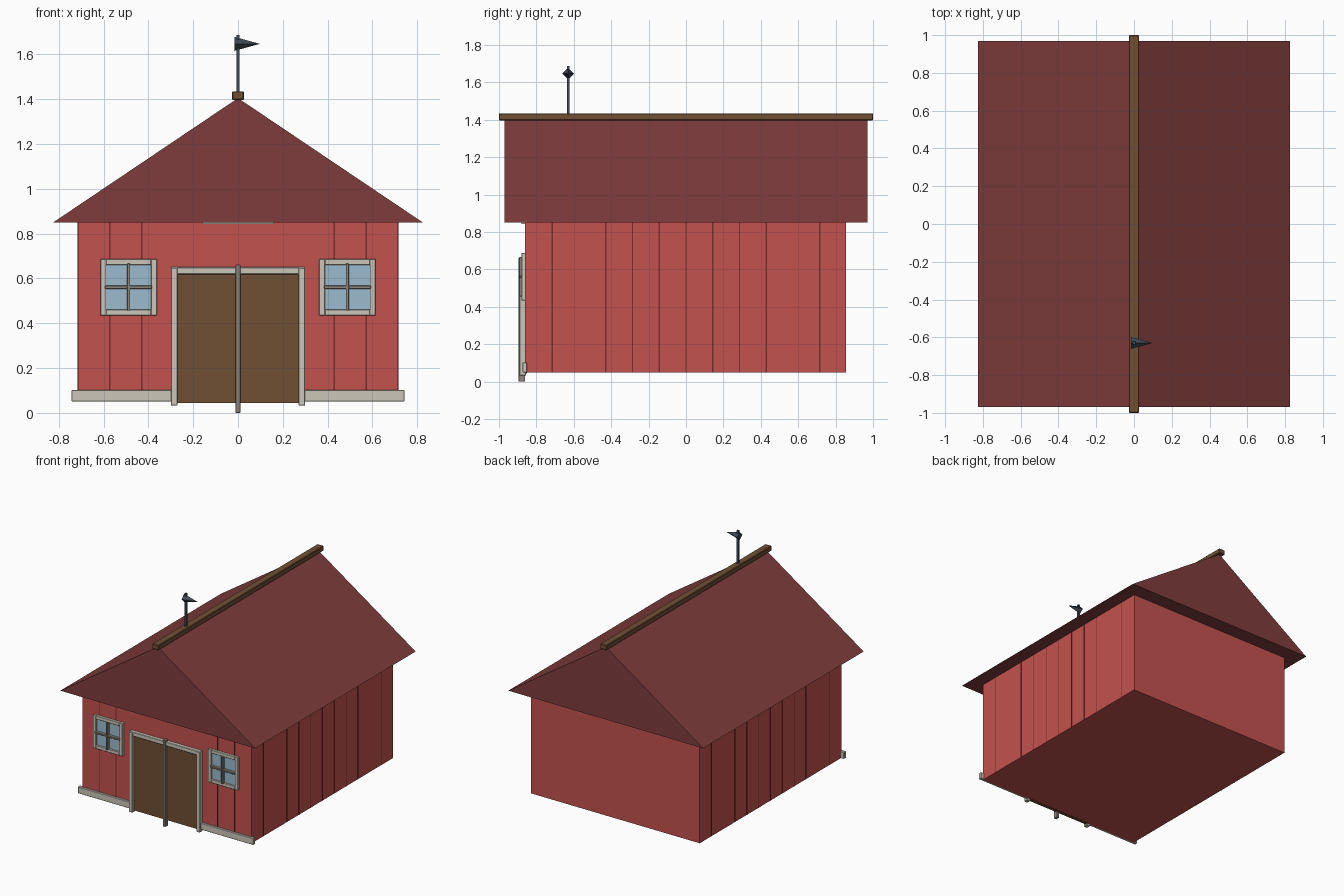
import bpy, bmesh, math

if "Cube" in bpy.data.objects:
    bpy.data.objects.remove(bpy.data.objects["Cube"])


def srgb(r, g, b):
    def lin(c):
        c /= 255
        return c / 12.92 if c <= 0.04045 else ((c + 0.055) / 1.055) ** 2.4
    return (lin(r), lin(g), lin(b), 1)


def material(name, *rgb):
    m = bpy.data.materials.new(name)
    m.diffuse_color = srgb(*rgb)
    m.use_nodes = True
    m.node_tree.nodes["Principled BSDF"].inputs["Base Color"].default_value = m.diffuse_color
    return m


RED = material("barn red", 196, 82, 78)
SEAM = material("seam dark red", 120, 46, 44)
ROOF = material("roof maroon", 128, 60, 60)
BROWN = material("wood brown", 112, 79, 52)
CREAM = material("trim cream", 203, 198, 184)
GREY = material("weathered grey", 140, 134, 124)
GLASS = material("window blue", 156, 187, 207)
IRON = material("iron slate", 66, 74, 84)


def finish(name, bm, mat):
    mesh = bpy.data.meshes.new(name)
    bmesh.ops.recalc_face_normals(bm, faces=bm.faces)
    bm.to_mesh(mesh)
    bm.free()
    mesh.materials.append(mat)
    obj = bpy.data.objects.new(name, mesh)
    bpy.context.collection.objects.link(obj)
    return obj


def box(name, x, y, z, mat, bevel=0):
    """Box from (min, max) ranges on each axis."""
    bm = bmesh.new()
    bmesh.ops.create_cube(bm, size=1)
    for v in bm.verts:
        v.co = [r[0] if c < 0 else r[1] for c, r in zip(v.co, (x, y, z))]
    if bevel:
        bmesh.ops.bevel(bm, geom=bm.edges[:], offset=bevel, segments=1, affect='EDGES')
    return finish(name, bm, mat)


def mirrored(side, a, b):
    return tuple(sorted((side * a, side * b)))


WALL_X, FRONT, BACK = 0.715, -0.86, 0.855
FLOOR, EAVE = 0.05, 0.85

# Main body
box("walls", (-WALL_X, WALL_X), (FRONT, BACK), (FLOOR, EAVE), RED)

# Solid gable roof
bm = bmesh.new()
tri = [bm.verts.new((x, -0.97, z)) for x, z in ((-0.825, EAVE), (0.825, EAVE), (0, 1.405))]
face = bm.faces.new(tri)
ext = bmesh.ops.extrude_face_region(bm, geom=[face])
for v in ext["geom"]:
    if isinstance(v, bmesh.types.BMVert):
        v.co.y = 0.97
finish("roof", bm, ROOF)
box("ridge_beam", (-0.027, 0.027), (-1, 1), (1.397, 1.435), BROWN, 0.004)

# Plank seams on the side and front walls
PITCH = 0.143
for side in (-1, 1):
    for i in (-5, -3, -2, -1, 0, 1, 2, 3, 5):
        y = i * PITCH
        box("side_seam", mirrored(side, WALL_X - 0.003, WALL_X + 0.002),
            (y - 0.003, y + 0.003), (FLOOR, EAVE), SEAM)
    for i in (3, 4):
        x = i * PITCH
        box("front_seam", mirrored(side, x - 0.003, x + 0.003),
            (FRONT - 0.002, FRONT + 0.003), (FLOOR, EAVE), SEAM)

# Front trim, door frame and windows, repeated left and right
for side in (-1, 1):
    box("base_trim", mirrored(side, 0.295, 0.743), (-0.875, -0.85), (0.05, 0.102), CREAM, 0.003)
    box("door_jamb", mirrored(side, 0.27, 0.3), (-0.891, -0.855), (0.033, 0.648), CREAM, 0.003)

    cx, cz, outer, inner = side * 0.488, 0.561, 0.126, 0.1
    box("window_glass", (cx - inner, cx + inner), (-0.868, -0.855),
        (cz - inner, cz + inner), GLASS)
    for s in (-1, 1):
        edge = mirrored(s, inner, outer)
        box("window_stile", (cx + edge[0], cx + edge[1]), (-0.88, -0.855),
            (cz - outer, cz + outer), CREAM, 0.002)
        box("window_rail", (cx - inner, cx + inner), (-0.88, -0.855),
            (cz + edge[0], cz + edge[1]), CREAM, 0.002)
    box("window_upright_bar", (cx - 0.007, cx + 0.007), (-0.892, -0.865),
        (cz - 0.105, cz + 0.105), GREY, 0.002)
    box("window_cross_bar", (cx - 0.105, cx + 0.105), (-0.89, -0.865),
        (cz - 0.007, cz + 0.007), GREY, 0.002)

# Double door
box("door", (-0.275, 0.275), (-0.872, -0.85), (0.045, 0.625), BROWN)
box("door_lintel", (-0.3, 0.3), (-0.887, -0.855), (0.618, 0.65), CREAM, 0.003)
box("door_centre_post", (-0.011, 0.011), (-0.895, -0.86), (0, 0.662), GREY, 0.002)

# Trim tucked under the gable
box("gable_trim", (-0.16, 0.16), (-0.88, -0.855), (0.842, 0.87), CREAM)

# Weather vane: pole and four-sided pointer
box("vane_pole", (-0.007, 0.007), (-0.637, -0.623), (1.42, 1.687), IRON)
bm = bmesh.new()
bmesh.ops.create_cone(bm, cap_ends=True, segments=4, radius1=0.031, radius2=0, depth=0.112)
for v in bm.verts:
    x, y, z = v.co
    v.co = (z + 0.041, y - 0.63, 1.647 - x)
pointer = finish("vane_pointer", bm, IRON)
